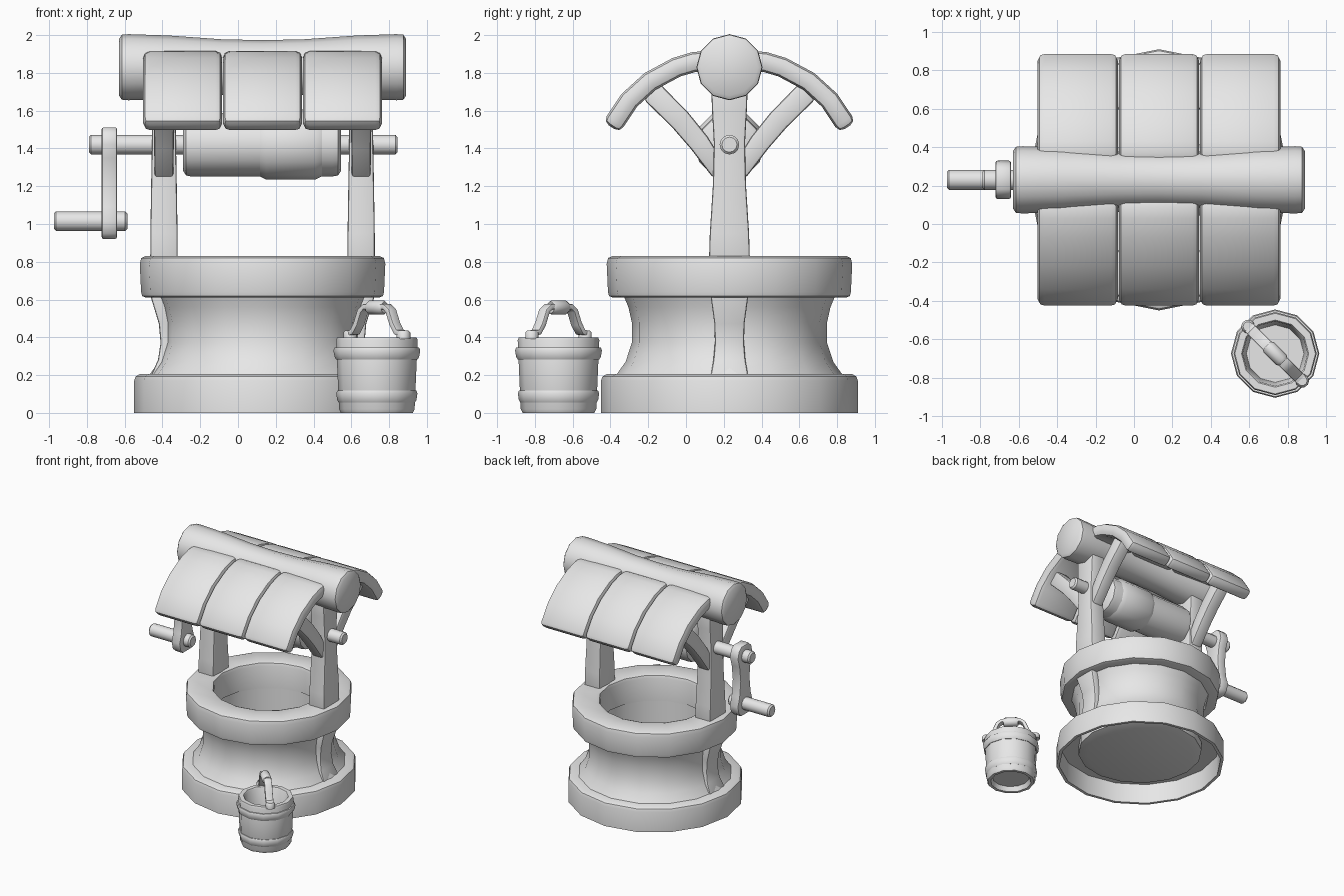
import bpy, bmesh, math
from mathutils import Vector

if "Cube" in bpy.data.objects:
    bpy.data.objects.remove(bpy.data.objects["Cube"])

CX, CY = 0.13, 0.23          # centre of the well
BX, BY = 0.735, -0.675       # centre of the bucket

grey = bpy.data.materials.new("plain grey")
grey.diffuse_color = (0.8, 0.8, 0.8, 1)
grey.use_nodes = True
grey.node_tree.nodes["Principled BSDF"].inputs["Base Color"].default_value = grey.diffuse_color


def loft(name, rings, closed=False, bevel=0, loc=(0, 0, 0), rot=0):
    """Skin a list of rings; either cap the ends or join last ring to first."""
    bm = bmesh.new()
    vs = [[bm.verts.new(p) for p in r] for r in rings]
    pairs = list(zip(vs, vs[1:])) + ([(vs[-1], vs[0])] if closed else [])
    n = len(vs[0])
    for a, b in pairs:
        for i in range(n):
            j = (i + 1) % n
            bm.faces.new((a[i], a[j], b[j], b[i]))
    if not closed:
        bm.faces.new(vs[0])
        bm.faces.new(vs[-1])
    bmesh.ops.recalc_face_normals(bm, faces=bm.faces[:])
    if bevel:
        sharp = [e for e in bm.edges if e.calc_face_angle(0) > 0.8]
        bmesh.ops.bevel(bm, geom=sharp, offset=bevel, segments=2, profile=0.5,
                        affect='EDGES', clamp_overlap=True)
    me = bpy.data.meshes.new(name)
    bm.to_mesh(me)
    bm.free()
    ob = bpy.data.objects.new(name, me)
    bpy.context.collection.objects.link(ob)
    me.materials.append(grey)
    ob.location = loc
    ob.rotation_euler.z = math.radians(rot)
    bpy.ops.object.select_all(action='DESELECT')
    ob.select_set(True)
    bpy.context.view_layer.objects.active = ob
    bpy.ops.object.shade_smooth_by_angle(angle=math.radians(40))
    return ob


def lathe(name, profile, seg, loc, axis='Z', **kw):
    """Profile is (radius, position along axis)."""
    rings = []
    for r, h in profile:
        ring = []
        for i in range(seg):
            a = 2 * math.pi * i / seg
            c, s = r * math.cos(a), r * math.sin(a)
            ring.append((c, s, h) if axis == 'Z' else (h, c, s))
        rings.append(ring)
    return loft(name, rings, loc=loc, **kw)


def rod(name, x0, x1, r, y, z, seg=12, b=0.012):
    return lathe(name, [(r - b, x0), (r, x0 + b), (r, x1 - b), (r - b, x1)],
                 seg, (0, y, z), axis='X')


def sweep(name, path, **kw):
    """Box section along a path of (y, z, half thickness, half width)."""
    pts = [Vector((0, p[0], p[1])) for p in path]
    rings = []
    for i, (y, z, t, w) in enumerate(path):
        d = (pts[min(i + 1, len(pts) - 1)] - pts[max(i - 1, 0)]).normalized()
        n = Vector((0, -d.z, d.y)) * t
        x = Vector((w, 0, 0))
        rings.append([pts[i] + n + x, pts[i] + n - x, pts[i] - n - x, pts[i] - n + x])
    return loft(name, rings, **kw)


# Well: hollow foot ring, waisted wall with floor, rim
well = (CX, CY, 0)
lathe("well_base", [(.5, .17), (.65, .17), (.655, 0), (.68, 0), (.68, .17),
                    (.672, .193), (.65, .205), (.5, .205)], 16, well, closed=True)
lathe("well_wall", [(.43, .08), (.5, .1), (.5, .2), (.6, .2), (.55, .27), (.517, .37),
                    (.517, .48), (.535, .56), (.56, .62), (.44, .62), (.43, .1)], 16, well)
lathe("well_rim", [(.43, .61), (.615, .61), (.637, .618), (.643, .64), (.65, .79),
                   (.642, .82), (.62, .83), (.46, .83), (.437, .822), (.43, .8)],
      16, well, closed=True)

# Posts, lower staves and roof braces on both ends
for side, s in (("left", -1), ("right", 1)):
    px = CX + s * 0.522
    sweep(side + "_post", [(0, .75, .11, .073), (0, .95, .104, .072), (0, 1.2, .088, .068),
                           (0, 1.42, .082, .064), (0, 1.6, .092, .062), (0, 1.8, .1, .062)],
          loc=(px, CY, 0), bevel=.012)
    sweep(side + "_stave", [(.555, .18, .04, .1), (.515, .27, .04, .085), (.5, .37, .04, .077),
                            (.51, .48, .04, .08), (.555, .63, .04, .1)],
          loc=well, rot=-90 * s, bevel=.012)
    for end, r in (("back", 0), ("front", 180)):
        sweep(side + "_" + end + "_brace",
              [(.05, 1.27, .045, .05), (.16, 1.43, .055, .052), (.26, 1.55, .058, .054),
               (.41, 1.70, .06, .056)], loc=(px, CY, 0), rot=r, bevel=.015)

# Ridge log, thinner in the middle
lathe("ridge_log", [(.15, -.76), (.172, -.745), (.175, -.71), (.168, -.5), (.148, -.22),
                    (.143, 0), (.148, .22), (.168, .5), (.175, .71), (.172, .745), (.15, .76)],
      12, (CX, CY, 1.83), axis='X')

# Roof: three curved planks on each slope
curve = [(.1, 1.866), (.19, 1.857), (.28, 1.83), (.42, 1.755), (.53, 1.655), (.625, 1.513)]
for end, r in (("back", 0), ("front", 180)):
    for i in (-1, 0, 1):
        sweep(f"{end}_roof_plank_{i + 2}", [(y, z, .053, .209) for y, z in curve],
              loc=(CX + i * .423, CY, 0), rot=r, bevel=.035)

# Winding axle, drum and rope
rod("axle", -.79, .845, .052, CY, 1.42)
lathe("drum", [(.14, -.29), (.163, -.275), (.168, -.25), (.168, .5), (.163, .53), (.14, .545)],
      12, (0, CY, 1.42), axis='X')
lathe("rope_coil", [(.165, .11), (.185, .15), (.185, .41), (.165, .45)],
      12, (0, CY, 1.42), axis='X')

# Crank
sweep("crank_arm", [(0, .92, .05, .041), (0, .95, .085, .041), (0, 1.015, .1, .041),
                    (0, 1.09, .077, .041), (0, 1.22, .062, .041), (0, 1.35, .077, .041),
                    (0, 1.42, .1, .041), (0, 1.48, .085, .041), (0, 1.512, .05, .041)],
      loc=(-.681, CY, 0), bevel=.012)
rod("crank_handle", -.975, -.585, .052, CY, 1.015)

# Bucket with two hoops
bucket = (BX, BY, 0)
lathe("bucket_body", [(.15, .04), (.165, 0), (.19, 0), (.2, .02), (.216, .385), (.21, .4),
                      (.175, .4), (.168, .39), (.15, .1)], 12, bucket)
for name, z0, z1, ra, rb in (("lower", .055, .118, .208, .215), ("upper", .283, .345, .222, .23)):
    lathe(name + "_hoop", [(.19, z0), (ra - .006, z0), (ra + .002, z0 + .014),
                           (rb, z1 - .014), (rb - .006, z1), (.19, z1)],
          12, bucket, closed=True)

# Bucket handle with lugs and grip
half = [(.2, .42), (.165, .428), (.135, .47), (.105, .54), (.075, .562)]
sweep("bucket_handle", [(-d, z, .015, .03) for d, z in half] +
      [(d, z, .015, .03) for d, z in reversed(half)], loc=bucket, rot=45, bevel=.006)
for i, s in enumerate((-1, 1)):
    lathe(f"bucket_lug_{i + 1}", [(.036, .39), (.036, .425), (.026, .437)], 10,
          (BX + s * .141, BY - s * .141, 0))
lathe("bucket_grip", [(.03, -.06), (.038, -.045), (.038, .045), (.03, .06)], 10,
      (BX, BY, .558), axis='X', rot=-45)
